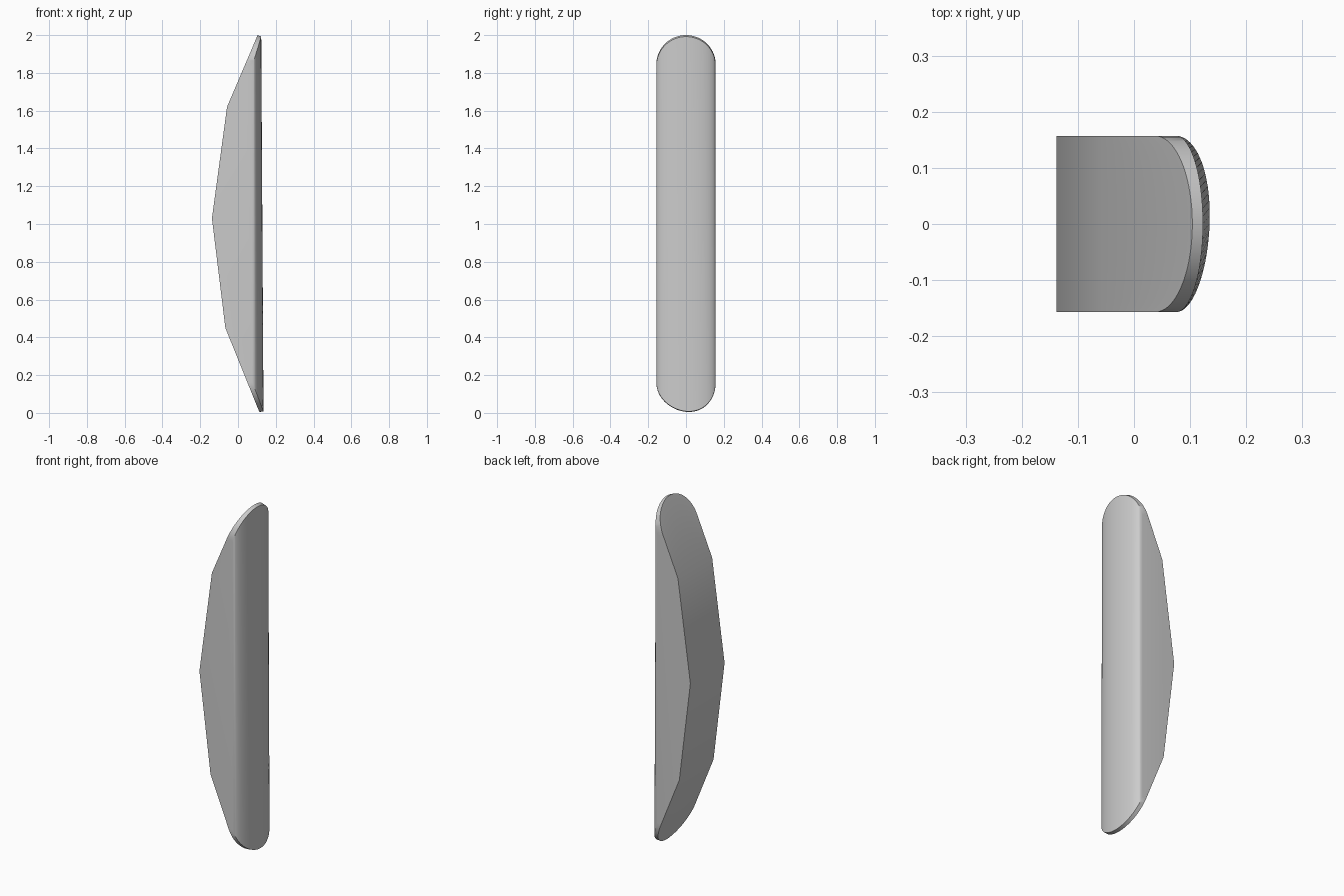
import bpy, bmesh, math

cube = bpy.data.objects.get("Cube")
if cube:
    bpy.data.objects.remove(cube, do_unlink=True)

# One plain grey for the whole part
grey = bpy.data.materials.new("plain grey")
grey.use_nodes = True
colour = (0.6, 0.6, 0.6, 1)
grey.diffuse_color = colour
grey.node_tree.nodes["Principled BSDF"].inputs["Base Color"].default_value = colour

HALF_WIDTH = 0.157
COLUMNS = 36
# Faceted back outline, as (x, z)
BACK = [(0.113, 0.005), (-0.067, 0.45), (-0.138, 1.03), (-0.058, 1.62), (0.104, 2.0)]


def on_line(a, b, z):
    """Point at height z on the line from a to b."""
    return a[0] + (b[0] - a[0]) * (z - a[1]) / (b[1] - a[1]), z


def section(t):
    """Closed x, z outline of one slice; t runs from -1 to 1 across the width."""
    bulge = math.sqrt(max(0, 1 - t * t))
    low = 0.005 + 0.155 * (1 - bulge)
    high = 2.0 - 0.155 * (1 - bulge)
    back = [on_line(BACK[0], BACK[1], low)] + BACK[1:4] + [on_line(BACK[3], BACK[4], high)]
    front = [(0.075 + 0.048 * bulge, high - 0.008), (0.075 + 0.060 * bulge, low + 0.003)]
    return back + front


# Loft the slices across the width and close both sides
bm = bmesh.new()
rings = []
for i in range(COLUMNS + 1):
    t = -math.cos(math.pi * i / COLUMNS)
    ring = []
    for x, z in section(t):
        skew = 0.015 * (1 - t * t) * (1 - z / 2)
        ring.append(bm.verts.new((x, HALF_WIDTH * t + skew, z)))
    rings.append(ring)
for a, b in zip(rings, rings[1:]):
    for j in range(len(a)):
        k = (j + 1) % len(a)
        bm.faces.new((a[j], a[k], b[k], b[j]))
bm.faces.new(rings[0])
bm.faces.new(rings[-1])
bmesh.ops.recalc_face_normals(bm, faces=bm.faces)

mesh = bpy.data.meshes.new("curved_slat")
bm.to_mesh(mesh)
bm.free()
mesh.materials.append(grey)
slat = bpy.data.objects.new("curved_slat", mesh)
bpy.context.collection.objects.link(slat)

# Smooth the rounded front, keep the facets crisp
bpy.context.view_layer.objects.active = slat
slat.select_set(True)
bpy.ops.object.shade_smooth_by_angle(angle=math.radians(30))
